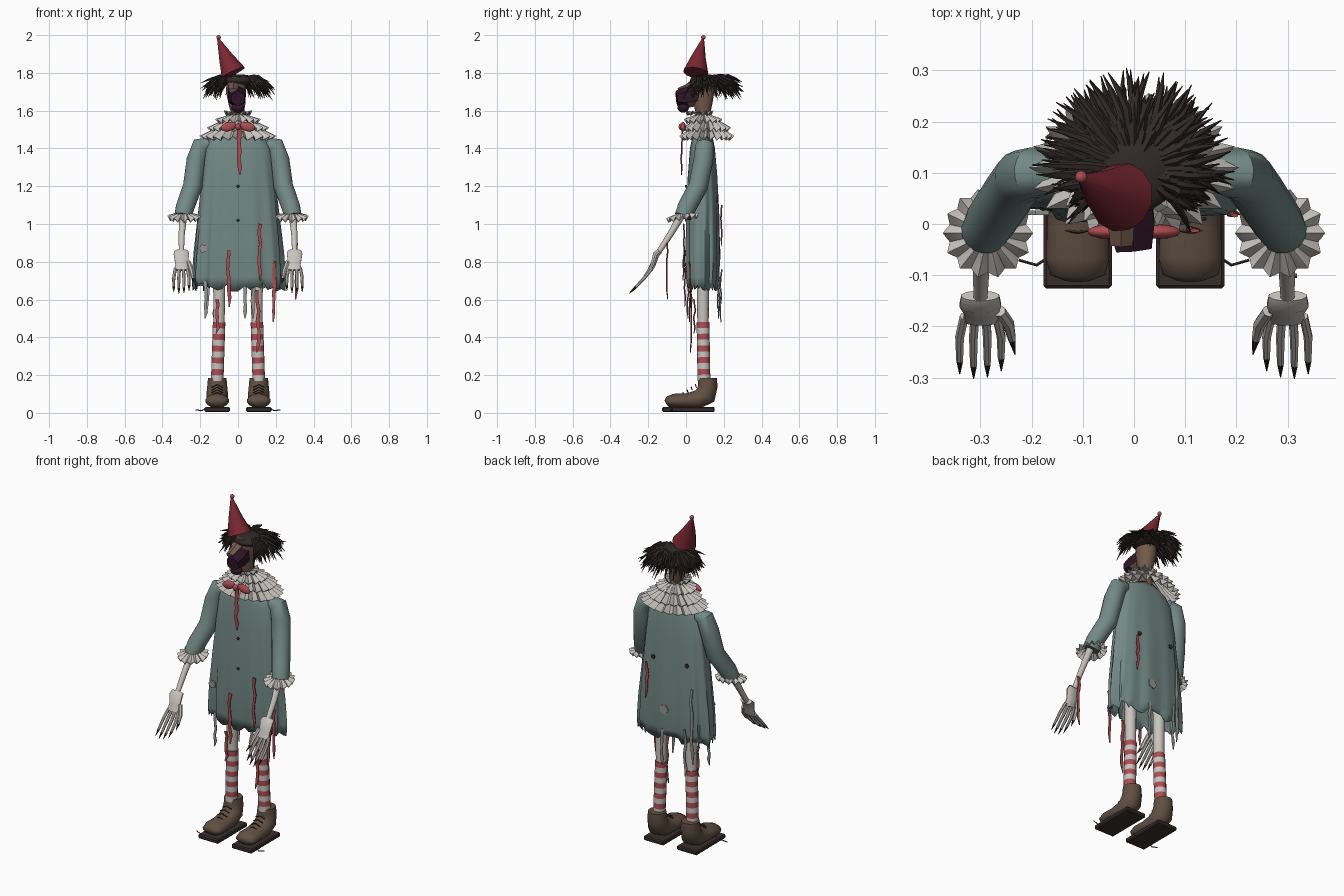
import bpy, bmesh, math, random
from mathutils import Vector

random.seed(4)
rnd = random.uniform
if "Cube" in bpy.data.objects:
    bpy.data.objects.remove(bpy.data.objects["Cube"])


def material(name, r, g, b):
    m = bpy.data.materials.new(name)
    m.use_nodes = True
    m.diffuse_color = (r, g, b, 1)
    bsdf = m.node_tree.nodes["Principled BSDF"]
    bsdf.inputs["Base Color"].default_value = (r, g, b, 1)
    bsdf.inputs["Roughness"].default_value = 0.8
    return m


TEAL = material("faded teal cloth", 0.17, 0.25, 0.235)
WHITE = material("off white", 0.58, 0.55, 0.52)
RED = material("ribbon red", 0.42, 0.075, 0.08)
GREY = material("grey rag", 0.3, 0.3, 0.28)
LEATHER = material("brown leather", 0.12, 0.08, 0.055)
SOLE = material("dark sole", 0.04, 0.028, 0.025)
HAIR = material("hair black brown", 0.03, 0.022, 0.02)
HAT = material("hat crimson", 0.19, 0.02, 0.03)
SKIN = material("brown skin", 0.17, 0.1, 0.07)
PURPLE = material("dark purple", 0.03, 0.008, 0.022)


def build(name, strands, mats, rule=None, cap=True, angle=50):
    """Skin each strand, a list of closed rings, into one object."""
    bm = bmesh.new()
    for rings in strands:
        loops = [[bm.verts.new(p) for p in ring] for ring in rings]
        n = len(loops[0])
        for i in range(len(loops) - 1):
            for j in range(n):
                k = (j + 1) % n
                f = bm.faces.new((loops[i][j], loops[i][k], loops[i + 1][k], loops[i + 1][j]))
                f.material_index = rule(i, j) if rule else 0
        if cap:
            bm.faces.new(loops[0])
            f = bm.faces.new(loops[-1])
            f.material_index = rule(len(loops) - 2, 0) if rule else 0
    bmesh.ops.recalc_face_normals(bm, faces=bm.faces)
    me = bpy.data.meshes.new(name)
    bm.to_mesh(me)
    bm.free()
    for m in mats:
        me.materials.append(m)
    for p in me.polygons:
        p.use_smooth = True
    me.set_sharp_from_angle(angle=math.radians(angle))
    ob = bpy.data.objects.new(name, me)
    bpy.context.collection.objects.link(ob)
    return ob


def sweep(pts, radii, sides=8, side=(1, 0, 0)):
    """Rings along a path; a radius may be a pair (sideways, other)."""
    pts = [Vector(p) for p in pts]
    rings = []
    for i, p in enumerate(pts):
        t = (pts[min(i + 1, len(pts) - 1)] - pts[max(i - 1, 0)]).normalized()
        s = Vector(side)
        s = (s - t * s.dot(t)).normalized()
        u = t.cross(s)
        a, b = radii[i] if isinstance(radii[i], tuple) else (radii[i], radii[i])
        angles = [2 * math.pi * (j + 0.5) / sides for j in range(sides)]
        rings.append([p + s * a * math.cos(w) + u * b * math.sin(w) for w in angles])
    return rings


def ruffle(c, r0, r1, drop, petals, squash=1.0, tilt=0.0):
    """Pleated skirt of pointed petals around a centre."""
    rings = []
    for k in (0, 0.5, 1, 0.97, 0.45):
        ring = []
        for j in range(petals * 4):
            a = 2 * math.pi * j / (petals * 4)
            ridge = (1, 0.45, 0, 0.45)[j % 4]
            r = r0 + (r1 - r0) * k * (0.78 + 0.22 * ridge)
            y = r * math.sin(a) * squash
            z = -drop * k + 0.022 * k * (ridge - 0.5) + tilt * y
            z -= 0.006 if len(rings) > 2 else 0
            ring.append((c[0] + r * math.cos(a), c[1] + y, c[2] + z))
        rings.append(ring)
    return rings


def ball(name, c, scale, mat, rot=(0, 0, 0)):
    bpy.ops.mesh.primitive_uv_sphere_add(segments=16, ring_count=10, location=c, rotation=rot)
    ob = bpy.context.object
    ob.name = name
    ob.scale = scale
    ob.data.materials.append(mat)
    bpy.ops.object.shade_smooth()
    return ob


# Smock: folded cloth with a ragged hem
PROFILE = [(0.66, .232, .078), (0.72, .236, .084), (0.85, .23, .088), (1.05, .212, .086),
           (1.25, .192, .078), (1.4, .172, .066), (1.46, .14, .054), (1.5, .06, .045)]
hem = [rnd(-0.02, 0.03) for _ in range(64)]
smock_rings = []
for i, (z, rx, ry) in enumerate(PROFILE):
    ring = []
    for j in range(64):
        a = 2 * math.pi * j / 64
        c, s = math.cos(a), math.sin(a)
        fold = 1 + 0.06 * max(0, 1.4 - z) * (math.sin(9 * a + z) + math.sin(14 * a))
        x = math.copysign(abs(c) ** 0.8, c) * rx * fold
        y = math.copysign(abs(s) ** 0.8, s) * ry * fold
        ring.append((x, y + 0.087, z + (hem[j] if i == 0 else 0)))
    smock_rings.append(ring)
smock = build("smock", [smock_rings], [TEAL], cap=False)
thick = smock.modifiers.new("cloth thickness", "SOLIDIFY")
thick.thickness = 0.004

# Frilled collar and neck
build("collar_frills", [ruffle((0, .11, 1.545), .045, .205, .09, 22, .72),
                        ruffle((0, .11, 1.565), .045, .165, .065, 20, .78),
                        ruffle((0, .09, 1.58), .04, .12, .035, 16, .85)], [WHITE], cap=False, angle=25)
build("neck_rag", [ruffle((0, .07, 1.59), .035, .075, .0, 12)], [GREY], cap=False, angle=25)
build("neck", [sweep([(0, .1, 1.45), (0, .09, 1.64)], [.04, .035], 12)], [SKIN])

# Head with a wedge shaped muzzle, dark below
build("head", [sweep([(0, .09, 1.57), (-.005, .09, 1.63), (-.01, .09, 1.7), (-.01, .09, 1.78)],
                     [(.03, .035), (.045, .05), (.055, .062), (.05, .06)], 12)], [SKIN])
build("muzzle", [sweep([(-.01, .06, 1.685), (-.005, 0, 1.67), (0, -.05, 1.665)],
                       [(.05, .06), (.052, .055), (.04, .04)], 6)],
      [PURPLE, SKIN], lambda i, j: 1 if j in (3, 4) and i == 0 else 0, angle=15)
build("brow", [sweep([(-.025, .05, 1.735), (-.025, -.04, 1.705)],
                     [(.035, .025), (.025, .015)], 6)], [SKIN], angle=15)
ball("jaw", (0, -.015, 1.615), (.035, .03, .025), PURPLE)

# Hair: drooping tapered tufts
tufts = []
while len(tufts) < 230:
    a = rnd(0, 2 * math.pi)
    d = Vector((math.cos(a), math.sin(a), 0))
    if d.y < -0.62:
        continue
    reach = rnd(.13, .2) * (0.82 if d.y < -.2 else 1)
    start = rnd(.02, .07)
    sag = rnd(.02, .1)
    bend = Vector((-d.y, d.x, 0)) * rnd(-.03, .03)
    o = Vector((0, .105, 1.765 + rnd(-.015, .015)))
    path = [o + d * start, o + d * (start + (reach - start) * .4) + Vector((0, 0, .01 - sag * .1)),
            o + d * (start + (reach - start) * .75) + bend * .5 - Vector((0, 0, sag * .4)),
            o + d * reach + bend - Vector((0, 0, sag))]
    tufts.append(sweep(path, [.006, .009, .006, .001], 5, (-d.y, d.x, 0)))
build("hair_tufts", tufts, [HAIR])
ball("hair_cap", (0, .105, 1.76), (.085, .085, .032), HAIR)

# Crooked party hat
build("hat", [sweep([(-.025, .052, 1.8), (-.063, .066, 1.88), (-.105, .09, 1.98)],
                    [.068, .04, .006], 12)], [HAT], angle=35)
ball("hat_pompom", (-.103, .092, 1.988), (.012, .012, .012), RED)

# Bow with hanging tail, and buttons
for s, side in ((1, "left"), (-1, "right")):
    ball("bow_loop_" + side, (s * .05, -.015, 1.515), (.042, .014, .024), RED, (0, s * .25, 0))
ball("bow_knot", (0, -.025, 1.515), (.015, .014, .018), RED)
for z in (1.2, 1.02):
    ball("button", (0, 0, z), (.008, .006, .008), SOLE)


def ribbon(name, x, y, top, bottom, width, mat):
    n = 6
    pts = [(x + rnd(-.007, .007), y + rnd(-.005, .005), top + (bottom - top) * i / n) for i in range(n + 1)]
    build(name, [sweep(pts, [(width * rnd(.7, 1.1), .004) for _ in range(n)] + [(.003, .002)], 6)], [mat])


# Torn ribbons and rags
ribbon("bow_tail", .005, -.022, 1.51, 1.26, .014, RED)
for x, y, top, bottom, mat in (
        (-.05, -.008, .86, .56, RED), (.115, -.012, 1, .7, RED), (.19, .02, .8, .48, RED),
        (.08, .01, .78, .5, GREY), (.105, .025, .65, .32, RED), (-.17, .03, .7, .5, GREY),
        (-.11, .045, .6, .42, RED), (.13, .185, 1.1, .88, RED), (-.16, .17, 1, .55, GREY),
        (-.12, .185, .76, .48, GREY), (.04, .175, .72, .5, GREY), (.31, -.1, .9, .6, RED)):
    ribbon("hanging_ribbon", x, y, top, bottom, .011, mat)

# Patches on the smock
for x, y, z, w, mat in ((.02, .178, .84, .03, GREY), (.1, .168, 1.13, .013, SOLE),
                        (-.12, .165, 1.13, .013, SOLE), (-.185, .022, .87, .024, GREY)):
    build("patch", [sweep([(x, y - .004, z), (x, y + .004, z)], [w, w], 5)], [mat], angle=20)

for s, side in ((1, "left"), (-1, "right")):
    # Sleeve, frilled cuff and thin forearm
    build("sleeve_" + side, [sweep(
        [(s * .15, .1, 1.425), (s * .195, .1, 1.415), (s * .22, .092, 1.34), (s * .24, .065, 1.2),
         (s * .28, .005, 1.09), (s * .292, -.015, 1.04)],
        [.035, .05, .053, .052, .05, .046], 16, (0, 1, 0))], [TEAL])
    build("cuff_" + side, [ruffle((s * .285, -.018, 1.058), .035, .088, .025, 14, 1, .15)],
          [WHITE], cap=False, angle=25)
    build("forearm_" + side, [sweep([(s * .287, -.01, 1.07), (s * .298, -.08, .95), (s * .3, -.152, .84)],
                                    [.022, .017, .014], 10)], [WHITE])
    # Glove with long dark tipped fingers
    build("palm_" + side, [sweep([(s * .3, -.14, .855), (s * .3, -.158, .84), (s * .298, -.172, .79),
                                  (s * .298, -.188, .755)],
                                 [(.038, .016), (.042, .018), (.035, .014), (.037, .012)], 12)], [WHITE])
    fingers = []
    for k in range(4):
        x = .268 + k * .021
        tip = x + (k - 1.5) * .006
        long = (.0, .012, .015, .006)[k]
        fingers.append(sweep([(s * x, -.18, .765), (s * tip, -.22, .715), (s * tip, -.26 - long, .672 - long),
                              (s * tip, -.287 - long, .646 - long)], [.009, .009, .007, .001], 7))
    fingers.append(sweep([(s * .262, -.17, .8), (s * .245, -.195, .75), (s * .238, -.225, .71),
                          (s * .232, -.255, .685)], [.012, .012, .008, .001], 7))
    build("fingers_" + side, fingers, [WHITE, HAIR], lambda i, j: 1 if i == 2 else 0)

    # Bare thigh and striped stocking
    build("leg_" + side, [sweep([(s * .1, .09, .75), (s * .1, .09, .46)], [.033, .03], 14)], [WHITE])
    n = 10
    build("stocking_" + side, [sweep([(s * (.1 + .001 * i), .09 + .0005 * i, .48 - .031 * i) for i in range(n + 1)],
                                     [.034] * (n + 1), 14)], [RED, WHITE], lambda i, j: i % 2)

    # Boot, flat sole and laces
    x = s * .11
    build("boot_" + side, [sweep(
        [(x, .115, .185), (x, .115, .14), (x, .105, .095), (x, .06, .07), (x, 0, .064),
         (x, -.065, .064), (x, -.098, .06), (x, -.108, .055)],
        [(.05, .05), (.054, .053), (.058, .058), (.058, .05), (.06, .039),
         (.063, .038), (.055, .028), (.03, .012)], 16)], [LEATHER], angle=70)
    bpy.ops.mesh.primitive_cube_add(size=1, location=(x, .013, .018))
    sole = bpy.context.object
    sole.name = "sole_" + side
    sole.dimensions = (.134, .278, .026)
    bpy.ops.object.transform_apply(location=False, rotation=False, scale=True)
    sole.data.materials.append(SOLE)
    bevel = sole.modifiers.new("soft edge", "BEVEL")
    bevel.width = .006
    for k in range(4):
        y, z = .055 - k * .022, .15 - k * .014
        build("lace_" + side, [sweep([(x - .03, y, z - .015), (x, y - .005, z), (x + .03, y, z - .015)],
                                     [.003] * 3, 5, (0, 1, 0))], [SOLE])
    build("loose_lace_" + side, [sweep([(x + s * .05, -.06, .03), (x + s * .08, -.08, .012),
                                        (x + s * .115, -.07, .016)], [.003] * 3, 5, (0, 1, 0))], [SOLE])
